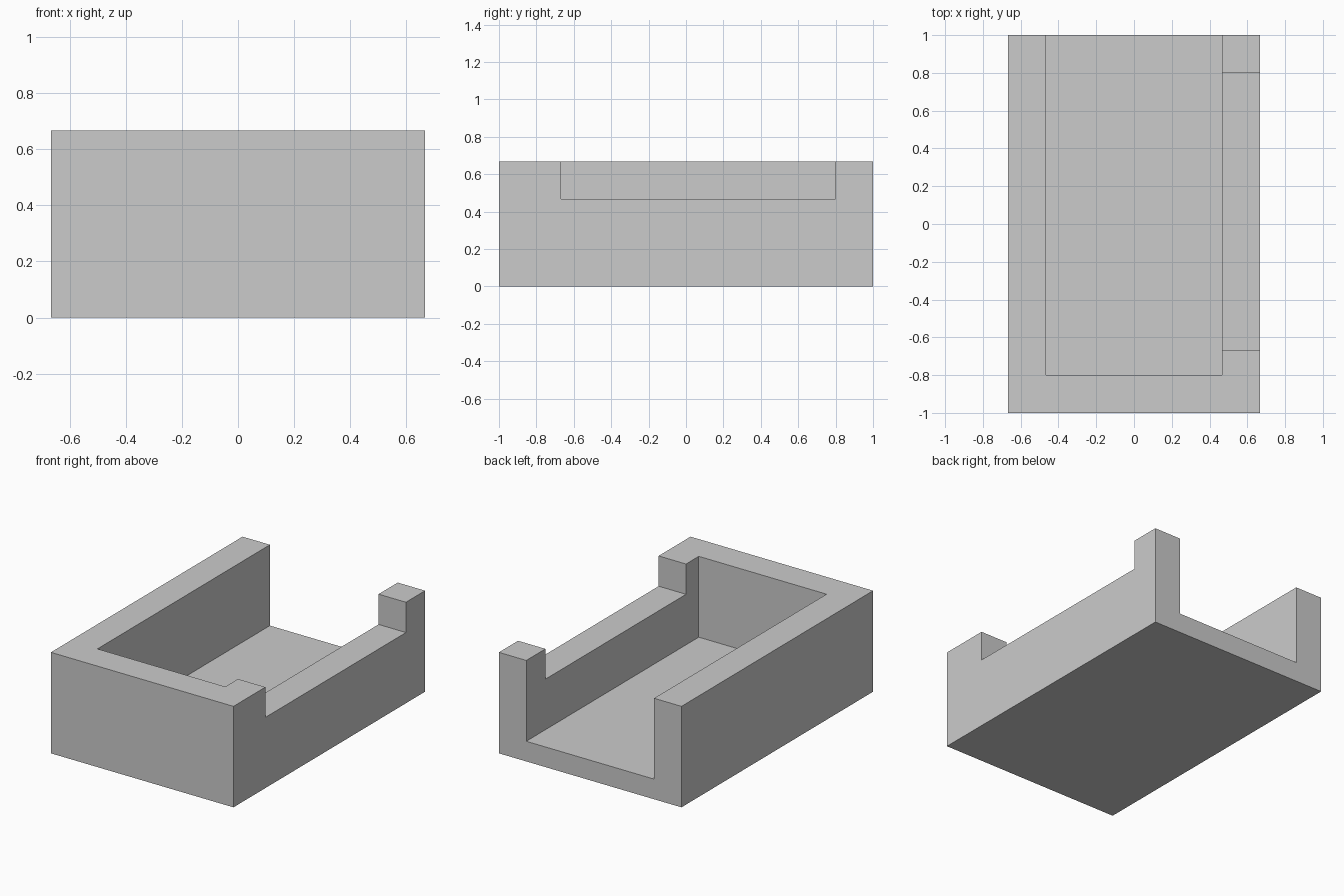
import bpy
import bmesh
from mathutils import Vector

if "Cube" in bpy.data.objects:
    bpy.data.objects.remove(bpy.data.objects["Cube"])

W, H, L, WALL = 0.667, 0.667, 1.0, 0.2


def box(name, low, high):
    low, high = Vector(low), Vector(high)
    bm = bmesh.new()
    bmesh.ops.create_cube(bm, size=1)
    for v in bm.verts:
        v.co = (low + high) / 2 + v.co * (high - low)
    mesh = bpy.data.meshes.new(name)
    bm.to_mesh(mesh)
    bm.free()
    obj = bpy.data.objects.new(name, mesh)
    bpy.context.collection.objects.link(obj)
    return obj


def cut(target, cutter):
    cutter.hide_render = True
    cutter.display_type = 'WIRE'
    mod = target.modifiers.new(cutter.name, 'BOOLEAN')
    mod.operation = 'DIFFERENCE'
    mod.solver = 'EXACT'
    mod.object = cutter


# Solid outer block
tray = box("open_tray", (-W, -L, 0), (W, L, H))

# Inner cavity, open at the top and back
cut(tray, box("cavity_cutter", (-W + WALL, -L + WALL, 0.133), (W - WALL, L + 0.2, H + 0.2)))

# Lowered stretch of the right wall
cut(tray, box("right_wall_notch_cutter", (0.3, -0.667, H - WALL), (W + 0.2, 0.8, H + 0.3)))

# Bake the cuts and remove the cutters
deps = bpy.context.evaluated_depsgraph_get()
baked = bpy.data.meshes.new_from_object(tray.evaluated_get(deps))
tray.modifiers.clear()
tray.data = baked
for obj in list(bpy.data.objects):
    if obj.hide_render:
        bpy.data.objects.remove(obj)
